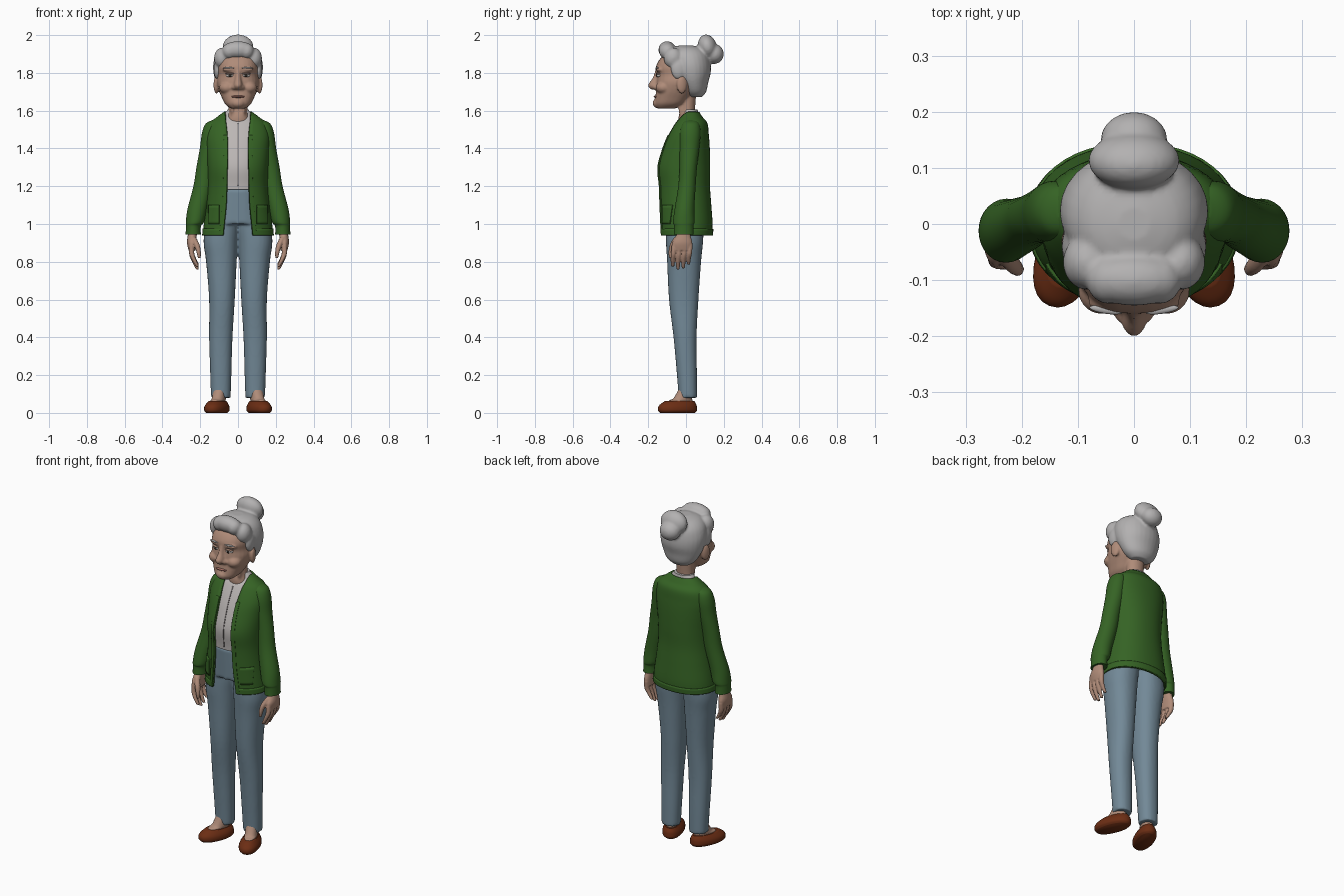
import bpy, bmesh
from math import sin, cos, asin, pi, radians
from mathutils import Matrix, Vector

cube = bpy.data.objects.get("Cube")
if cube:
    bpy.data.objects.remove(cube, do_unlink=True)


def material(name, *rgb):
    mat = bpy.data.materials.new(name)
    mat.use_nodes = True
    mat.diffuse_color = (*rgb, 1)
    mat.node_tree.nodes["Principled BSDF"].inputs["Base Color"].default_value = (*rgb, 1)
    return mat


SKIN = material("skin", .43, .26, .19)
HAIR = material("grey hair", .45, .44, .44)
GREEN = material("green knit", .036, .125, .018)
DENIM = material("blue denim", .17, .25, .31)
BLOUSE = material("pale blouse", .5, .47, .46)
SEAM = material("blouse seam", .2, .18, .18)
LEATHER = material("brown leather", .15, .027, .007)
EYE = material("eye white", .6, .57, .54)
IRIS = material("dark iris", .03, .025, .02)
LIP = material("lip", .35, .15, .12)


def smooth_rows(rows, steps=5):
    """Catmull-Rom interpolation between cross-sections."""
    out = []
    for i in range(len(rows) - 1):
        quad = [rows[max(i - 1, 0)], rows[i], rows[i + 1], rows[min(i + 2, len(rows) - 1)]]
        for k in range(steps):
            t = k / steps
            out.append([b + t / 2 * (c - a + t * (2 * a - 5 * b + 4 * c - d + t * (3 * (b - c) + d - a)))
                        for a, b, c, d in zip(*quad)])
    return out + [list(rows[-1])]


def signed_power(v, e):
    return abs(v) ** e * (1 if v > 0 else -1)


def angle_at(x, rx, p):
    """Angle, counted from the front, where an oval reaches the given x."""
    return asin(signed_power(max(-1, min(1, x / rx)), p / 2))


def loft(bm, rows, p=2, sides=28, span=None):
    """Skin oval rows (x, y, z, rx, ry); span gives an open angular range."""
    rings = []
    for row in rows:
        x, y, z, rx, ry = row[:5]
        start, end = span(row) if span else (0, 2 * pi)
        ring = []
        for k in range(sides + bool(span)):
            t = start + (end - start) * k / sides
            ring.append(bm.verts.new((x + rx * signed_power(sin(t), 2 / p),
                                      y - ry * signed_power(cos(t), 2 / p), z)))
        rings.append(ring)
    for low, high in zip(rings, rings[1:]):
        for k in range(sides):
            j = (k + 1) % len(low)
            bm.faces.new((low[k], low[j], high[j], high[k]))
    if not span:
        bm.faces.new(rings[0])
        bm.faces.new(rings[-1])


def ball(bm, centre, radii, tilt=0, turn=0):
    bmesh.ops.create_icosphere(bm, subdivisions=3, radius=1, matrix=Matrix.Translation(centre)
                               @ Matrix.Rotation(turn, 4, "Z") @ Matrix.Rotation(tilt, 4, "X")
                               @ Matrix.Diagonal((*radii, 1)))


def finish(bm, name, mat, mirror=False, voxel=0, thickness=0):
    """Turn a bmesh into an object, optionally mirrored, fused or thickened."""
    bmesh.ops.recalc_face_normals(bm, faces=bm.faces)
    mesh = bpy.data.meshes.new(name)
    bm.to_mesh(mesh)
    bm.free()
    mesh.materials.append(mat)
    obj = bpy.data.objects.new(name, mesh)
    bpy.context.collection.objects.link(obj)
    bpy.ops.object.select_all(action="DESELECT")
    obj.select_set(True)
    bpy.context.view_layer.objects.active = obj
    bpy.ops.object.shade_smooth_by_angle(angle=radians(50))
    if mirror:
        obj.modifiers.new("Mirror", "MIRROR").use_mirror_merge = False
    if voxel:
        fuse = obj.modifiers.new("Fuse", "REMESH")
        fuse.mode, fuse.voxel_size, fuse.use_smooth_shade = "VOXEL", voxel, True
        relax = obj.modifiers.new("Relax", "SMOOTH")
        relax.factor, relax.iterations = .5, 4
    if thickness:
        solid = obj.modifiers.new("Thickness", "SOLIDIFY")
        solid.thickness, solid.offset = thickness, 0
    return obj


def part(name, mat, rows, p=2, **options):
    bm = bmesh.new()
    loft(bm, smooth_rows(rows), p)
    return finish(bm, name, mat, **options)


# Torso cross-sections: x, y, z, rx, ry, half width of the front opening
P = 2.2
TORSO = smooth_rows([
    (0, 0, .94, .185, .138, .078), (0, 0, 1, .18, .14, .072), (0, -.005, 1.1, .167, .138, .062),
    (0, -.01, 1.2, .158, .136, .058), (0, -.013, 1.3, .16, .14, .056), (0, 0, 1.4, .166, .125, .054),
    (0, .012, 1.47, .168, .108, .056), (0, .025, 1.53, .15, .088, .062),
    (0, .025, 1.56, .115, .065, .066), (0, .025, 1.59, .075, .045, .068)], 6)


def torso_rows(low, high, grow):
    return [[r[0], r[1], r[2], r[3] + grow, r[4] + grow, r[5]] for r in TORSO if low <= r[2] <= high]


def torso_patch(name, mat, low, high, grow, span, thickness):
    bm = bmesh.new()
    loft(bm, torso_rows(low, high, grow), P, 40, span)
    return finish(bm, name, mat, thickness=thickness)


def opening(row):
    t = angle_at(row[5], row[3], P)
    return t, 2 * pi - t


def strip(left, right):
    return lambda row: (angle_at(left, row[3], P), angle_at(right, row[3], P))


def edge_band(side):
    return lambda row: tuple(angle_at(side * (row[5] + w), row[3], P) for w in (0, .02))


# Cardigan with front bands, hem and pockets
torso_patch("cardigan", GREEN, .9, 1.6, -.005, opening, .012)
torso_patch("cardigan_hem", GREEN, .9, .985, .001, opening, .008)
for side, word in ((1, "left"), (-1, "right")):
    torso_patch(word + "_front_band", GREEN, .9, 1.48, .002, edge_band(side), .006)
    ends = sorted((side * .1, side * .155))
    torso_patch(word + "_pocket", GREEN, 1, 1.11, .003, strip(*ends), .006)

# Blouse with its centre seam
bm = bmesh.new()
loft(bm, torso_rows(1.18, 1.58, -.015) + [[0, .022, 1.605, .055, .04]], P, 40)
finish(bm, "blouse", BLOUSE)
torso_patch("blouse_seam", SEAM, 1.2, 1.53, -.014, strip(-.003, .003), .003)

# Sleeves
part("sleeves", GREEN, [
    (.115, .025, 1.55, .02, .025), (.13, .025, 1.53, .042, .045), (.142, .022, 1.48, .049, .055),
    (.152, .018, 1.4, .05, .052), (.17, .012, 1.3, .05, .046), (.186, .005, 1.2, .05, .046),
    (.215, -.008, 1.08, .052, .052), (.228, -.012, 1.01, .048, .057), (.236, -.012, .99, .04, .051),
    (.237, -.012, .945, .04, .052)], mirror=True)

# Trousers
bm = bmesh.new()
loft(bm, torso_rows(1, 1.19, -.02), P)
loft(bm, smooth_rows([
    (.08, -.005, 1.06, .07, .1), (.086, -.006, .98, .088, .1), (.092, -.008, .9, .09, .098),
    (.088, -.01, .8, .081, .09), (.085, -.012, .6, .068, .078), (.091, -.005, .4, .062, .061),
    (.091, .005, .2, .056, .053), (.091, .01, .08, .052, .049)]), 2.2)
finish(bm, "trousers", DENIM, mirror=True, voxel=.008)

# Feet and shoes, toes turned outwards
for name, mat, rows in (
        ("shoes", LEATHER, [(0, 0, 0, .046, .097), (0, 0, .012, .056, .107), (0, 0, .03, .056, .107),
                            (0, .004, .045, .05, .1), (0, .012, .062, .038, .082)]),
        ("feet", SKIN, [(0, .015, .03, .034, .07), (0, .018, .064, .033, .066),
                        (0, .03, .078, .034, .05), (0, .045, .13, .032, .034)])):
    bm = bmesh.new()
    loft(bm, smooth_rows(rows), 2.2)
    bm.transform(Matrix.Translation((.112, -.045, 0)) @ Matrix.Rotation(radians(21), 4, "Z"))
    finish(bm, name, mat, mirror=True)

# Hands: palm, four curled fingers and a thumb
bm = bmesh.new()
loft(bm, smooth_rows([(.237, -.01, .98, .024, .03), (.242, -.014, .94, .024, .038),
                      (.246, -.02, .9, .024, .054), (.243, -.02, .86, .019, .052)]))
for k, length in enumerate((.085, .1, .095, .075)):
    y = -.062 + k * .028
    loft(bm, smooth_rows([(.246, y, .89, .014, .014), (.245, y - .004, .86 - length * .2, .014, .014),
                          (.232, y - .008, .86 - length * .6, .012, .012),
                          (.214, y - .008, .86 - length, .009, .009)]), 2, 12)
loft(bm, smooth_rows([(.236, -.045, .93, .014, .018), (.218, -.07, .89, .015, .016),
                      (.208, -.08, .85, .012, .013), (.205, -.082, .82, .008, .008)]), 2, 12)
finish(bm, "hands", SKIN, mirror=True, voxel=.004)

# Head with neck, nose, brow, cheeks, chin and ears
bm = bmesh.new()
loft(bm, smooth_rows([
    (0, -.105, 1.612, .04, .05), (0, -.088, 1.635, .068, .078), (0, -.07, 1.67, .086, .093),
    (0, -.05, 1.71, .103, .108), (0, -.037, 1.75, .112, .12), (0, -.03, 1.79, .108, .123),
    (0, -.03, 1.83, .109, .13), (0, -.025, 1.875, .098, .112), (0, -.015, 1.91, .06, .08)]), 2.4)
loft(bm, smooth_rows([(0, .005, 1.51, .065, .04), (0, .004, 1.56, .056, .044),
                      (0, .008, 1.61, .05, .04), (0, .01, 1.7, .055, .045)]))
loft(bm, smooth_rows([(0, -.145, 1.82, .016, .016), (0, -.15, 1.775, .016, .026),
                      (0, -.16, 1.735, .024, .041), (0, -.155, 1.712, .018, .03)]))
ball(bm, (0, -.148, 1.64), (.036, .029, .027))
for side in (1, -1):
    ball(bm, (side * .058, -.118, 1.722), (.042, .043, .034))
    ball(bm, (side * .048, -.137, 1.818), (.036, .024, .012))
    ball(bm, (side * .022, -.156, 1.724), (.014, .02, .014))
    ball(bm, (side * .114, -.022, 1.737), (.014, .028, .048), turn=side * .3)
    ball(bm, (side * .03, .0, 1.6), (.012, .04, .07), tilt=.3)
finish(bm, "head", SKIN, voxel=.006)

# Eyes, brows and mouth
for name, mat, centre, radii in (
        ("eyes", EYE, (.043, -.142, 1.787), (.021, .014, .01)),
        ("irises", IRIS, (.042, -.151, 1.787), (.009, .007, .009)),
        ("eyelids", SKIN, (.043, -.144, 1.797), (.025, .015, .006)),
        ("eyebrows", HAIR, (.05, -.153, 1.826), (.03, .007, .005))):
    bm = bmesh.new()
    ball(bm, centre, radii, turn=.15)
    finish(bm, name, mat, mirror=True)
bm = bmesh.new()
ball(bm, (0, -.156, 1.674), (.036, .015, .007))
finish(bm, "mouth", LIP)

# Hair: cap, front roll, side waves and two-lobed bun
bm = bmesh.new()
loft(bm, smooth_rows([
    (0, .05, 1.672, .055, .035), (0, .045, 1.7, .09, .062), (0, .035, 1.75, .117, .083),
    (0, .027, 1.8, .13, .104), (0, .02, 1.85, .131, .11), (0, .01, 1.9, .115, .108),
    (0, .005, 1.932, .08, .08), (0, 0, 1.946, .03, .03)]))
ball(bm, (0, -.1, 1.922), (.086, .046, .046), tilt=.2)
for side in (1, -1):
    ball(bm, (side * .083, -.068, 1.878), (.044, .05, .056))
    ball(bm, (side * .108, -.04, 1.82), (.021, .04, .055))
    ball(bm, (side * .045, -.1, 1.915), (.04, .043, .043))
ball(bm, (0, .07, 1.91), (.05, .042, .032))
ball(bm, (0, .113, 1.938), (.082, .05, .066), tilt=.25)
ball(bm, (0, .15, 1.9), (.06, .05, .053))
finish(bm, "hair", HAIR, voxel=.007)
